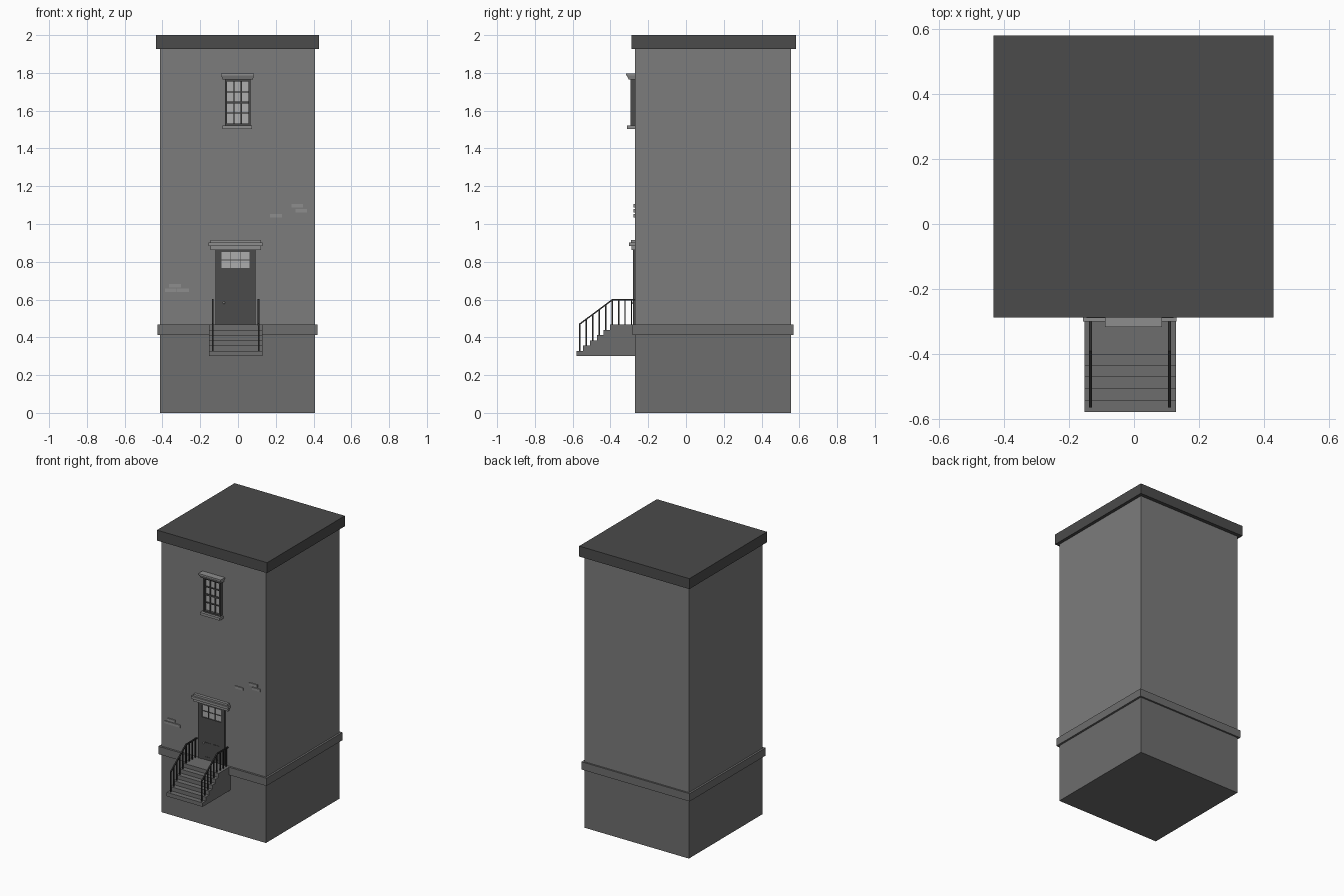
import bpy, bmesh
from mathutils import Vector

if "Cube" in bpy.data.objects:
    bpy.data.objects.remove(bpy.data.objects["Cube"])

WALL = -0.27  # front wall plane


def material(name, v):
    m = bpy.data.materials.new(name)
    m.diffuse_color = (v, v, v, 1)
    m.use_nodes = True
    m.node_tree.nodes["Principled BSDF"].inputs["Base Color"].default_value = m.diffuse_color
    return m


STONE = material("wall_grey", 0.20)
BASE = material("base_grey", 0.155)
DARK = material("dark_grey", 0.07)
BLACK = material("iron", 0.03)
TRIM = material("trim_grey", 0.27)
GLASS = material("glass_grey", 0.42)


def finish(name, bm, mat):
    bmesh.ops.recalc_face_normals(bm, faces=bm.faces)
    me = bpy.data.meshes.new(name)
    bm.to_mesh(me)
    bm.free()
    ob = bpy.data.objects.new(name, me)
    bpy.context.collection.objects.link(ob)
    me.materials.append(mat)
    return ob


def add_box(bm, x0, x1, y0, y1, z0, z1):
    vs = bmesh.ops.create_cube(bm, size=1)["verts"]
    for v in vs:
        v.co = Vector(((x0 + x1) / 2 + v.co.x * (x1 - x0),
                       (y0 + y1) / 2 + v.co.y * (y1 - y0),
                       (z0 + z1) / 2 + v.co.z * (z1 - z0)))
    return vs


def boxes(name, mat, *dims):
    bm = bmesh.new()
    for d in dims:
        add_box(bm, *d)
    return finish(name, bm, mat)


def extrude_x(name, mat, profile, x0, x1):
    """Extrude a (y, z) profile along x."""
    bm = bmesh.new()
    f = bm.faces.new([bm.verts.new((x0, y, z)) for y, z in profile])
    ret = bmesh.ops.extrude_face_region(bm, geom=[f])
    new = [g for g in ret["geom"] if isinstance(g, bmesh.types.BMVert)]
    bmesh.ops.translate(bm, verts=new, vec=(x1 - x0, 0, 0))
    return finish(name, bm, mat)


def grid_bars(x0, x1, z0, z1, cols, rows, y0, y1, t):
    """Glazing bars dividing a pane into cols x rows."""
    out = []
    for i in range(1, cols):
        x = x0 + (x1 - x0) * i / cols
        out.append((x - t, x + t, y0, y1, z0, z1))
    for j in range(1, rows):
        z = z0 + (z1 - z0) * j / rows
        k = t * (1.8 if rows == 4 and j == 2 else 1)
        out.append((x0, x1, y0, y1, z - k, z + k))
    return out


def frame(x0, x1, z0, z1, y0, y1, t):
    return [(x0, x0 + t, y0, y1, z0, z1), (x1 - t, x1, y0, y1, z0, z1),
            (x0 + t, x1 - t, y0, y1, z0, z0 + t), (x0 + t, x1 - t, y0, y1, z1 - t, z1)]


# Tower body, band and roof cap
boxes("base_wall", BASE, (-0.412, 0.408, WALL, 0.556, 0, 0.413))
boxes("base_band", BASE, (-0.426, 0.422, -0.284, 0.568, 0.413, 0.468))
boxes("upper_wall", STONE, (-0.412, 0.408, WALL, 0.556, 0.468, 1.926))
boxes("roof_cap", DARK, (-0.434, 0.430, -0.288, 0.582, 1.926, 2.0))

# Upper window: frame, glazing bars, glass, sill, flared lintel
boxes("window_frame", DARK, *frame(-0.070, 0.066, 1.52, 1.765, -0.293, WALL, 0.011))
boxes("window_bars", DARK, *grid_bars(-0.059, 0.055, 1.531, 1.754, 3, 4, -0.283, WALL, 0.003))
boxes("window_glass", GLASS, (-0.059, 0.055, -0.274, WALL, 1.531, 1.754))
boxes("window_sill", TRIM, (-0.081, 0.075, -0.312, WALL, 1.503, 1.521))
bm = bmesh.new()
for v in add_box(bm, -0.082, 0.078, -0.303, WALL, 1.764, 1.786):
    if v.co.z > 1.775:
        v.co.x += 0.006 if v.co.x > 0 else -0.006
        if v.co.y < -0.29:
            v.co.y -= 0.010
add_box(bm, -0.090, 0.086, -0.317, WALL, 1.786, 1.796)
finish("window_lintel", bm, TRIM)

# Door: frame, transom window, panelled leaf, knob and lintel
boxes("door_frame", DARK, (-0.118, -0.088, -0.280, WALL, 0.468, 0.863),
      (0.062, 0.092, -0.280, WALL, 0.468, 0.863),
      (-0.088, 0.062, -0.280, WALL, 0.852, 0.863),
      (-0.088, 0.062, -0.280, WALL, 0.735, 0.766))
boxes("door_leaf", DARK, (-0.088, 0.062, -0.273, WALL, 0.468, 0.735))
rails = [(-0.088, 0.062, -0.276, WALL, z0, z1) for z0, z1 in
         ((0.468, 0.488), (0.572, 0.590), (0.722, 0.735))]
stiles = [(x - 0.009, x + 0.009, -0.2765, WALL, 0.468, 0.735)
          for x in (-0.079, -0.013, 0.053)]
boxes("door_panel_rails", DARK, *rails, *stiles)
boxes("transom_glass", GLASS, (-0.088, 0.062, -0.273, WALL, 0.766, 0.852))
boxes("transom_bars", DARK, *grid_bars(-0.088, 0.062, 0.766, 0.852, 3, 2, -0.277, WALL, 0.002))
bm = bmesh.new()
bmesh.ops.create_uvsphere(bm, u_segments=12, v_segments=8, radius=0.006)
bmesh.ops.translate(bm, verts=bm.verts, vec=(-0.075, -0.281, 0.583))
for f in bm.faces:
    f.smooth = True
finish("door_knob", bm, GLASS)
boxes("door_lintel", TRIM, (-0.146, 0.122, -0.288, WALL, 0.863, 0.884),
      (-0.157, 0.131, -0.301, WALL, 0.884, 0.902),
      (-0.146, 0.122, -0.290, WALL, 0.902, 0.916))

# Raised bricks
bricks = [(0.282, 1.087), (0.304, 1.061), (0.170, 1.035),
          (-0.364, 0.664), (-0.387, 0.640), (-0.322, 0.640)]
boxes("raised_bricks", TRIM, *[(x, x + 0.062, -0.277, WALL, z, z + 0.018) for x, z in bricks])

# Stoop: stepped side profile
edges = [-0.580, -0.545, -0.508, -0.472, -0.437, -0.402]
profile = [(WALL, 0.30), (edges[0], 0.30)]
for i, y in enumerate(edges):
    z = 0.30 + 0.028 * (i + 1)
    profile.append((y, z))
    profile.append((edges[i + 1] if i < 5 else WALL, z))
extrude_x("front_steps", BASE, profile, -0.153, 0.129)

# Railings: sloped and level handrail with balusters
for side, x in (("left", -0.134), ("right", 0.109)):
    h = 0.0045
    extrude_x(side + "_handrail", BLACK,
              [(-0.566, 0.463), (-0.389, 0.595), (WALL, 0.595),
               (WALL, 0.603), (-0.391, 0.603), (-0.566, 0.472)], x - h, x + h)
    posts = []
    for i in range(9):
        y = -0.562 + 0.0342 * i
        foot = 0.30 + 0.028 * sum(y > e for e in edges)
        top = min(0.598, 0.468 + (y + 0.563) * 0.754)
        posts.append((x - 0.0035, x + 0.0035, y - 0.0035, y + 0.0035, foot, top))
    boxes(side + "_balusters", BLACK, *posts)
